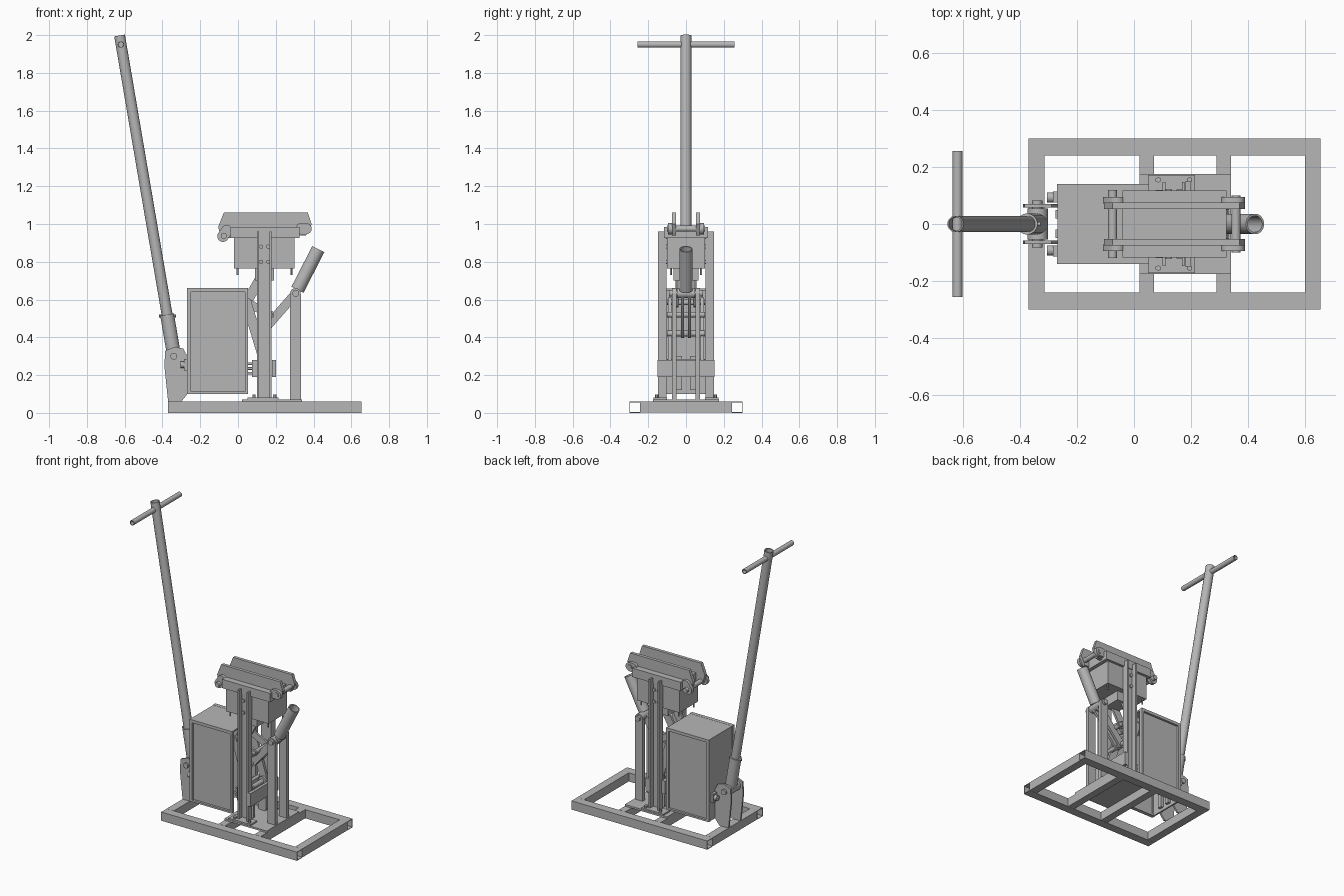
import bpy, bmesh
from math import sin, cos, pi, atan2, radians
from mathutils import Vector, Matrix

cube = bpy.data.objects.get("Cube")
if cube:
    bpy.data.objects.remove(cube)

steel = bpy.data.materials.new("bare_steel")
steel.use_nodes = True
GREY = (0.47, 0.47, 0.47, 1)
steel.diffuse_color = GREY
steel.node_tree.nodes["Principled BSDF"].inputs["Base Color"].default_value = GREY
parts = []


def finish(name, bm):
    bmesh.ops.recalc_face_normals(bm, faces=bm.faces)
    mesh = bpy.data.meshes.new(name)
    bm.to_mesh(mesh)
    bm.free()
    mesh.materials.append(steel)
    ob = bpy.data.objects.new(name, mesh)
    bpy.context.collection.objects.link(ob)
    parts.append(ob)
    return ob


def box(name, x, y, z):
    bm = bmesh.new()
    size = [b - a for a, b in (x, y, z)]
    mid = [(a + b) / 2 for a, b in (x, y, z)]
    bmesh.ops.create_cube(bm, size=1, matrix=Matrix.Translation(mid) @ Matrix.Diagonal((*size, 1)))
    return finish(name, bm)


def plate(name, outline, y0, y1):
    # outline in x, z extruded along y
    bm = bmesh.new()
    face = bm.faces.new([bm.verts.new((x, y0, z)) for x, z in outline])
    new = bmesh.ops.extrude_face_region(bm, geom=[face])["geom"]
    bmesh.ops.translate(bm, vec=(0, y1 - y0, 0), verts=[v for v in new if isinstance(v, bmesh.types.BMVert)])
    return finish(name, bm)


def link(name, a, b, r, y0, y1):
    # bar with rounded ends between two pivots
    ang = atan2(b[1] - a[1], b[0] - a[0])
    pts = []
    for (cx, cz), start in ((b, ang - pi / 2), (a, ang + pi / 2)):
        pts += [(cx + r * cos(start + pi * i / 8), cz + r * sin(start + pi * i / 8)) for i in range(9)]
    return plate(name, pts, y0, y1)


def tube(name, a, b, r, inner=0, segs=24):
    # round rod or pipe; four segments give a square section
    a, b = Vector(a), Vector(b)
    rot = (b - a).to_track_quat('Z', 'Y')
    bm = bmesh.new()

    def ring(radius, p):
        turn = [2 * pi * (i + 0.5) / segs for i in range(segs)]
        return [bm.verts.new(p + rot @ Vector((radius * cos(t), radius * sin(t), 0))) for t in turn]

    rings = [ring(r, a), ring(r, b)]
    if inner:
        rings += [ring(inner, b), ring(inner, a)]
        pairs = zip(rings, rings[1:] + rings[:1])
    else:
        pairs = [rings]
        bm.faces.new(rings[0])
        bm.faces.new(rings[1])
    for p, q in pairs:
        for i in range(segs):
            j = (i + 1) % segs
            bm.faces.new((p[i], p[j], q[j], q[i]))
    return finish(name, bm)


def pin(name, x, z, half, r):
    return tube(name, (x, -half, z), (x, half, z), r)


SIDES = (("front", -1), ("back", 1))


def span(s, a, b):
    return tuple(sorted((s * a, s * b)))


# Base frame of hollow rails, crossbars and floor plate
for side, s in SIDES:
    tube(side + "_base_rail", (-0.37, s * 0.27, 0.03), (0.655, s * 0.27, 0.03), 0.042, 0.037, 4)
for i, (x0, x1) in enumerate(((-0.37, -0.315), (0.02, 0.07), (0.29, 0.34), (0.6, 0.655))):
    box(f"base_crossbar_{i}", (x0, x1), (-0.24, 0.24), (0.001, 0.06))
box("floor_plate", (0.02, 0.34), (-0.175, 0.175), (0.06, 0.072))

# Channel columns with feet and bolts
for side, s in SIDES:
    box(side + "_column_web", (0.1, 0.178), span(s, 0.103, 0.112), (0.07, 0.96))
    for x in (0.1, 0.168):
        box(side + "_column_flange", (x, x + 0.01), span(s, 0.11, 0.148), (0.07, 0.96))
    box(side + "_column_foot", (0.05, 0.215), span(s, 0.1, 0.172), (0.072, 0.082))
    for x in (0.085, 0.195):
        tube(side + "_foot_bolt", (x, s * 0.155, 0.08), (x, s * 0.155, 0.097), 0.01, segs=6)
    for x in (0.122, 0.16):
        for z in (0.8, 0.88):
            tube(side + "_column_bolt", (x, s * 0.095, z), (x, s * 0.122, z), 0.011, segs=12)
box("column_tie_bar", (0.18, 0.2), (-0.15, 0.15), (0.19, 0.28))
box("column_tie_back", (0.075, 0.1), (-0.12, 0.12), (0.19, 0.28))
for y in (-0.09, 0.09):
    for z in (0.21, 0.235, 0.26):
        tube("tie_bolt", (0.05, y, z), (0.08, y, z), 0.008, segs=12)

# Rear support posts
for side, s in SIDES:
    box(side + "_post", (0.275, 0.333), span(s, 0.05, 0.075), (0.07, 0.63))
    link(side + "_post_eye", (0.304, 0.6), (0.304, 0.633), 0.028, *span(s, 0.05, 0.075))
pin("post_pin", 0.306, 0.633, 0.09, 0.018)

# Lever socket on the post pin
tube("lever_socket", (0.315, 0, 0.652), (0.425, 0, 0.867), 0.036, 0.029)
pin("socket_hub", 0.306, 0.633, 0.048, 0.026)

# Toggle linkage under the press box
KNEE, TOP, FOOT = (0.045, 0.585), (0.14, 0.75), (0.14, 0.27)
for side, s in SIDES:
    link(side + "_upper_link", KNEE, TOP, 0.026, *span(s, 0.04, 0.055))
    link(side + "_lower_link", KNEE, FOOT, 0.026, *span(s, 0.078, 0.095))
    link(side + "_lever_arm", (0.306, 0.633), (0.12, 0.42), 0.024, *span(s, 0.01, 0.026))
    link(side + "_drag_link", KNEE, (0.17, 0.52), 0.022, *span(s, 0.062, 0.075))
    link(side + "_foot_lug", FOOT, (0.14, 0.09), 0.03, *span(s, 0.06, 0.075))
for x, z in (KNEE, FOOT, (0.17, 0.52), (0.12, 0.42)):
    pin("linkage_pin", x, z, 0.1, 0.015)

# Press box with ejector pins
box("press_box", (-0.02, 0.3), (-0.1, 0.1), (0.765, 0.925))
box("press_box_lug", (0.09, 0.19), (-0.065, 0.065), (0.7, 0.765))
for x in (-0.002, 0.283):
    for y in (-0.08, 0.08):
        tube("ejector_pin", (x, y, 0.73), (x, y, 0.77), 0.005, segs=12)

# Lid with twin bearers and end latches
box("lid_plate", (-0.04, 0.325), (-0.117, 0.117), (0.925, 0.985))
bearer = ((-0.105, 0.985), (-0.075, 1.06), (0.37, 1.06), (0.39, 1.0), (0.36, 0.94), (-0.09, 0.925))
for side, s in SIDES:
    plate(side + "_lid_bearer", bearer, *span(s, 0.053, 0.075))
    link(side + "_left_latch", (-0.08, 0.935), (-0.06, 0.965), 0.03, *span(s, 0.072, 0.095))
    link(side + "_right_latch", (0.335, 0.975), (0.36, 0.975), 0.03, *span(s, 0.072, 0.095))
pin("left_latch_pin", -0.075, 0.937, 0.12, 0.016)
pin("right_latch_pin", 0.358, 0.975, 0.1, 0.016)

# Cabinet of framed side panels with top and end sheets
for side, s in SIDES:
    box(side + "_cabinet_panel", (-0.26, 0.045), span(s, 0.118, 0.125), (0.1, 0.655))
    for x0, x1 in ((-0.27, -0.248), (0.036, 0.052)):
        box(side + "_cabinet_stile", (x0, x1), span(s, 0.115, 0.14), (0.1, 0.66))
    for z0, z1 in ((0.1, 0.112), (0.64, 0.66)):
        box(side + "_cabinet_rail", (-0.27, 0.052), span(s, 0.115, 0.14), (z0, z1))
box("cabinet_top", (-0.268, 0.05), (-0.136, 0.136), (0.648, 0.659))
box("cabinet_end", (-0.268, -0.258), (-0.136, 0.136), (0.1, 0.655))

# Handle bracket and end bolts
cheek = ((-0.37, 0.06), (-0.39, 0.25), (-0.385, 0.33), (-0.335, 0.35),
         (-0.29, 0.34), (-0.268, 0.3), (-0.268, 0.1), (-0.3, 0.06))
for side, s in SIDES:
    plate(side + "_handle_cheek", cheek, *span(s, 0.058, 0.07))
    box(side + "_bearing_block", (-0.285, -0.262), span(s, 0.075, 0.115), (0.225, 0.285))
    tube(side + "_bearing_bolt", (-0.305, s * 0.093, 0.255), (-0.26, s * 0.093, 0.255), 0.018)
    box(side + "_cheek_gusset", (-0.275, -0.24), span(s, 0.02, 0.05), (0.12, 0.3))
pin("handle_pivot", -0.34, 0.3, 0.082, 0.018)

# Long handle in its sleeve, with cross grip
low, high = Vector((-0.338, 0, 0.3)), Vector((-0.627, 0, 1.998))
tube("handle_sleeve", low, low.lerp(high, 0.13), 0.037, 0.028)
tube("handle_pipe", low.lerp(high, 0.02), high, 0.029, 0.024)
c = low.lerp(high, 0.125)
tube("sleeve_bolt", c - Vector((0.045, 0, 0)), c + Vector((0.045, 0, 0)), 0.008, segs=12)
pin("sleeve_hub", -0.338, 0.3, 0.055, 0.036)
tube("cross_grip", (-0.62, -0.257, 1.95), (-0.62, 0.257, 1.95), 0.017, 0.013)

# Smooth round parts, keep edges sharp
bpy.ops.object.select_all(action='DESELECT')
for ob in parts:
    ob.select_set(True)
bpy.context.view_layer.objects.active = parts[0]
bpy.ops.object.shade_smooth_by_angle(angle=radians(30))
